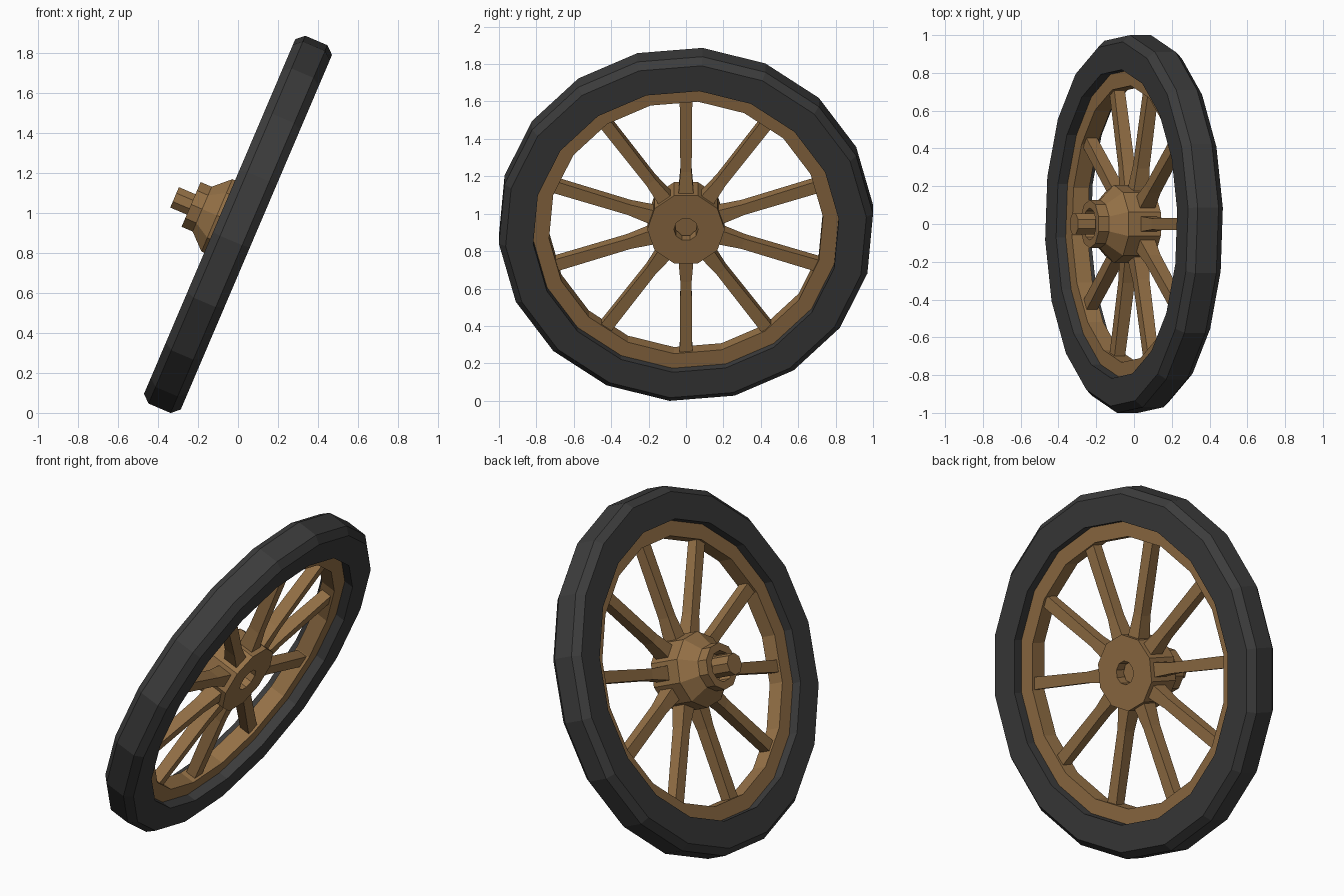
import bpy, bmesh, math
from mathutils import Vector

if "Cube" in bpy.data.objects:
    bpy.data.objects.remove(bpy.data.objects["Cube"])

TILT = math.radians(23.1)
CENTRE = Vector((0, 0, 0.943))
AXIS = Vector((-math.cos(TILT), 0, math.sin(TILT)))   # towards the long hub end
UP = Vector((math.sin(TILT), 0, math.cos(TILT)))
SIDE = Vector((0, 1, 0))


def material(name, rgb):
    m = bpy.data.materials.new(name)
    m.diffuse_color = (*rgb, 1)
    m.use_nodes = True
    m.node_tree.nodes["Principled BSDF"].inputs["Base Color"].default_value = m.diffuse_color
    return m


RUBBER = material("dark_rubber", (0.045, 0.045, 0.045))
WOOD = material("brown_wood", (0.30, 0.165, 0.062))


def point(a, r, deg, t=0.0):
    """Position a along the axle, r outwards at an angle, t sideways."""
    c, s = math.cos(math.radians(deg)), math.sin(math.radians(deg))
    return CENTRE + AXIS * a + (UP * c + SIDE * s) * r + (SIDE * c - UP * s) * t


def finish(name, bm, mat):
    bmesh.ops.recalc_face_normals(bm, faces=bm.faces)
    me = bpy.data.meshes.new(name)
    bm.to_mesh(me)
    bm.free()
    me.materials.append(mat)
    ob = bpy.data.objects.new(name, me)
    bpy.context.collection.objects.link(ob)


def lathe(name, profile, sides, phase, mat, closed=True):
    """Turn an (axial, radius) profile; open profiles get end caps."""
    bm = bmesh.new()
    rings = [[bm.verts.new(point(a, r, phase + 360 * i / sides)) for i in range(sides)]
             for a, r in profile]
    for k in range(len(rings) if closed else len(rings) - 1):
        p, q = rings[k], rings[(k + 1) % len(rings)]
        for i in range(sides):
            j = (i + 1) % sides
            bm.faces.new((p[i], p[j], q[j], q[i]))
    if not closed:
        bm.faces.new(rings[0])
        bm.faces.new(rings[-1])
    finish(name, bm, mat)


# tyre with bevelled tread, and the recessed wooden rim inside it
lathe("tyre", [(-0.10, 0.82), (-0.10, 0.968), (-0.06, 1.004), (0.06, 1.004),
               (0.10, 0.968), (0.10, 0.82)], 18, 5, RUBBER)
lathe("rim", [(-0.045, 0.735), (-0.045, 0.83), (0.045, 0.83), (0.045, 0.735)], 18, 5, WOOD)

# hub: plate side, barrel, cone, collar, with a bore through it
lathe("hub", [(-0.07, 0.065), (-0.07, 0.207), (0.115, 0.207), (0.195, 0.128),
              (0.255, 0.128), (0.255, 0.085), (0.18, 0.085), (0.18, 0.065)], 10, 18, WOOD)

# axle sticking out of the collar
lathe("axle", [(-0.02, 0.06), (0.345, 0.06)], 8, 22.5, WOOD, closed=False)

# ten tapered spokes
bm = bmesh.new()
for n in range(10):
    loops = []
    for r, t, a in ((0.17, 0.042, 0.045), (0.32, 0.030, 0.035), (0.76, 0.034, 0.030)):
        loops.append([bm.verts.new(point(sa * a, r, 36 * n, st * t))
                      for sa, st in ((-1, -1), (1, -1), (1, 1), (-1, 1))])
    for p, q in zip(loops, loops[1:]):
        for i in range(4):
            j = (i + 1) % 4
            bm.faces.new((p[i], p[j], q[j], q[i]))
    bm.faces.new(loops[0])
    bm.faces.new(loops[-1])
finish("spokes", bm, WOOD)
